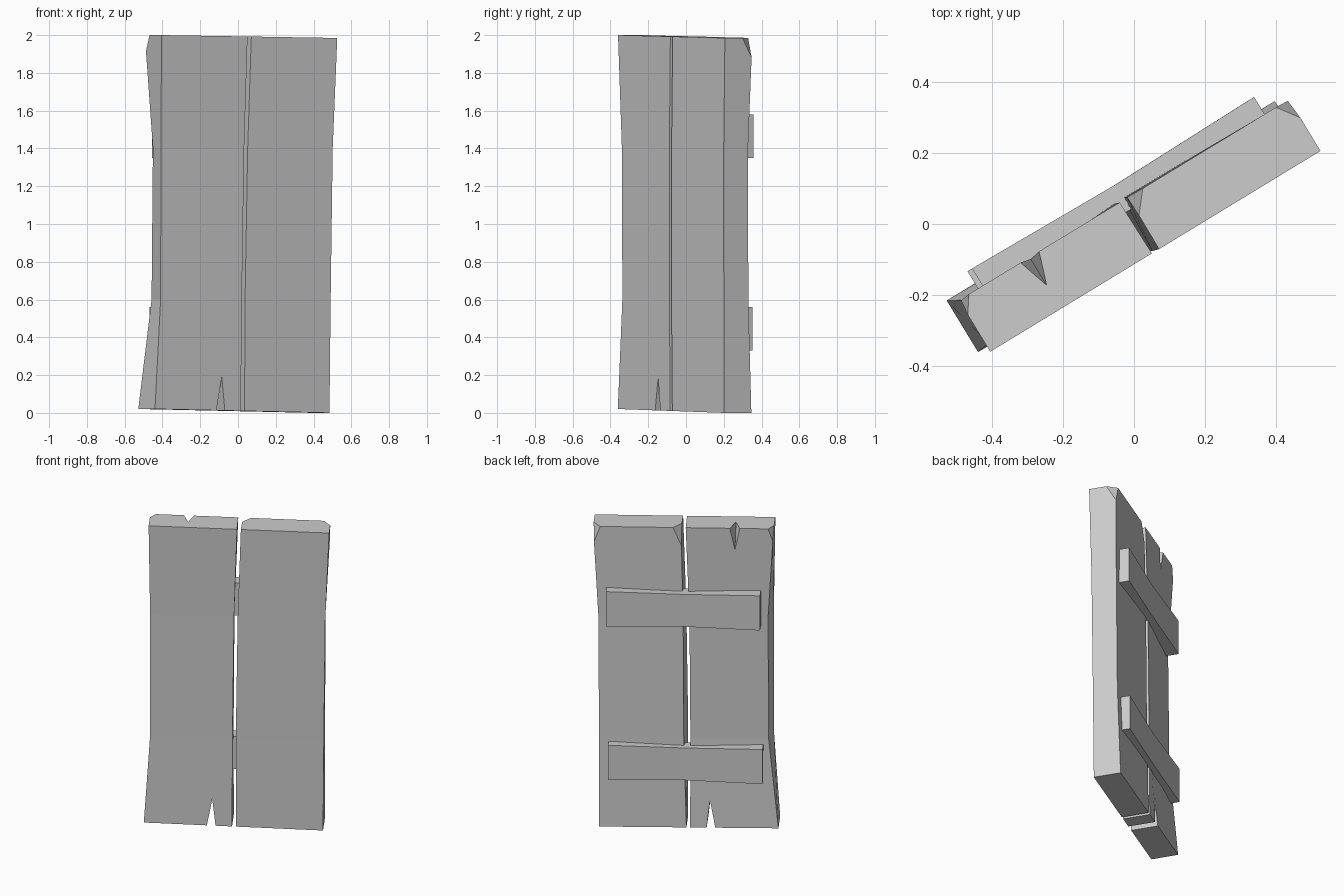
import bpy, bmesh, math
from mathutils import Vector, Matrix

old = bpy.data.objects.get("Cube")
if old:
    bpy.data.objects.remove(old, do_unlink=True)

# The panel is laid out along u (width), v (depth), z, then turned about z
TURN = Matrix.Rotation(math.radians(31.3), 4, 'Z')

GREY = (0.6, 0.6, 0.6, 1)
wood = bpy.data.materials.new("grey wood")
wood.use_nodes = True
wood.diffuse_color = GREY
wood.node_tree.nodes["Principled BSDF"].inputs["Base Color"].default_value = GREY


def loft(name, rings, cuts=()):
    """Skin a stack of rings, then slice off corners with planes."""
    bm = bmesh.new()
    loops = [[bm.verts.new(p) for p in ring] for ring in rings]
    n = len(loops[0])
    for a, b in zip(loops, loops[1:]):
        for i in range(n):
            j = (i + 1) % n
            bm.faces.new((a[i], a[j], b[j], b[i]))
    bm.faces.new(loops[0][::-1])
    bm.faces.new(loops[-1])
    centre = sum((v.co for v in bm.verts), Vector()) / len(bm.verts)
    for p, q, r in cuts:
        p, q, r = Vector(p), Vector(q), Vector(r)
        normal = (q - p).cross(r - p)
        if normal.dot(p - centre) < 0:
            normal.negate()
        bmesh.ops.bisect_plane(bm, geom=bm.verts[:] + bm.edges[:] + bm.faces[:],
                               plane_co=p, plane_no=normal, clear_outer=True)
        bmesh.ops.holes_fill(bm, edges=[e for e in bm.edges if e.is_boundary])
    bmesh.ops.recalc_face_normals(bm, faces=bm.faces)
    bm.transform(TURN)
    mesh = bpy.data.meshes.new(name)
    bm.to_mesh(mesh)
    bm.free()
    mesh.materials.append(wood)
    obj = bpy.data.objects.new(name, mesh)
    bpy.context.collection.objects.link(obj)
    return obj


def split(obj, start, end, left, right):
    """Cut a V-shaped split whose root runs from start to end."""
    start, end = Vector(start), Vector(end)
    mid = (start + end) / 2
    reach = (end - start) * 0.6
    sides = [Vector(), 2 * (Vector(left) - mid), 2 * (Vector(right) - mid)]
    cutter = loft("split_cutter", [[e + s for s in sides] for e in (mid - reach, mid + reach)])
    cutter.hide_render = True
    mod = obj.modifiers.new("split", 'BOOLEAN')
    mod.operation, mod.solver, mod.object = 'DIFFERENCE', 'EXACT', cutter
    bpy.context.view_layer.objects.active = obj
    bpy.ops.object.modifier_apply(modifier=mod.name)
    bpy.data.objects.remove(cutter, do_unlink=True)


def plank(name, levels, cuts):
    """Each level: height, then front and back (u, v) at both edges."""
    rings = []
    for z, *corners in levels:
        ring = []
        for u, v in corners:
            slope = -0.014 if z > 1 else -0.019
            ring.append((u, v, z + slope * (u + 0.53) if z in (2, 0.02) else z))
        rings.append(ring)
    return loft(name, rings, cuts)


# Planks: front low u, front high u, back high u, back low u
right_plank = plank("right_plank", [
    (0.02, (-0.563, -0.08), (-0.031, -0.08), (-0.031, 0.09), (-0.563, 0.09)),
    (0.6, (-0.525, -0.075), (-0.028, -0.085), (-0.032, 0.085), (-0.502, 0.055)),
    (1.4, (-0.525, -0.078), (-0.018, -0.092), (-0.026, 0.08), (-0.498, 0.048)),
    (2, (-0.533, -0.097), (0.0, -0.097), (-0.003, 0.073), (-0.533, 0.073))],
    [((-0.5, 0.073, 2), (-0.533, 0.025, 2), (-0.53, 0.073, 1.9))])
left_plank = plank("left_plank", [
    (0.02, (-0.008, -0.08), (0.518, -0.08), (0.518, 0.09), (-0.008, 0.09)),
    (0.6, (-0.008, -0.085), (0.523, -0.084), (0.52, 0.07), (0.008, 0.085)),
    (1.4, (0.004, -0.092), (0.532, -0.09), (0.525, 0.065), (0.012, 0.08)),
    (2, (0.0235, -0.097), (0.556, -0.097), (0.556, 0.073), (0.025, 0.073))],
    [((0.513, 0.073, 1.985), (0.556, 0.012, 1.985), (0.55, 0.073, 1.88)),
     ((0.073, 0.073, 1.99), (0.025, 0.015, 1.99), (0.025, 0.073, 1.88))])

# Splits in the plank ends
split(right_plank, (-0.3, 0.073, 1.84), (-0.3, -0.022, 2), (-0.33, 0.073, 2), (-0.268, 0.073, 2))
split(right_plank, (-0.15, -0.15, 0.19), (-0.15, 0.15, 0.19), (-0.183, 0, 0.01), (-0.13, 0, 0.01))

# Battens across the back, slightly waisted in the middle
for name, low, high, u0, u1 in (("upper_batten", 1.35, 1.58, -0.455, 0.475),
                                ("lower_batten", 0.33, 0.56, -0.47, 0.462)):
    stations = ((u0, 0, 0.13), ((u0 + u1) / 2, 0.008, 0.122), (u1, 0, 0.13))
    loft(name, [[(u, 0.04, low + dip), (u, back, low + dip),
                 (u, back, high - dip), (u, 0.04, high - dip)]
                for u, dip, back in stations])
